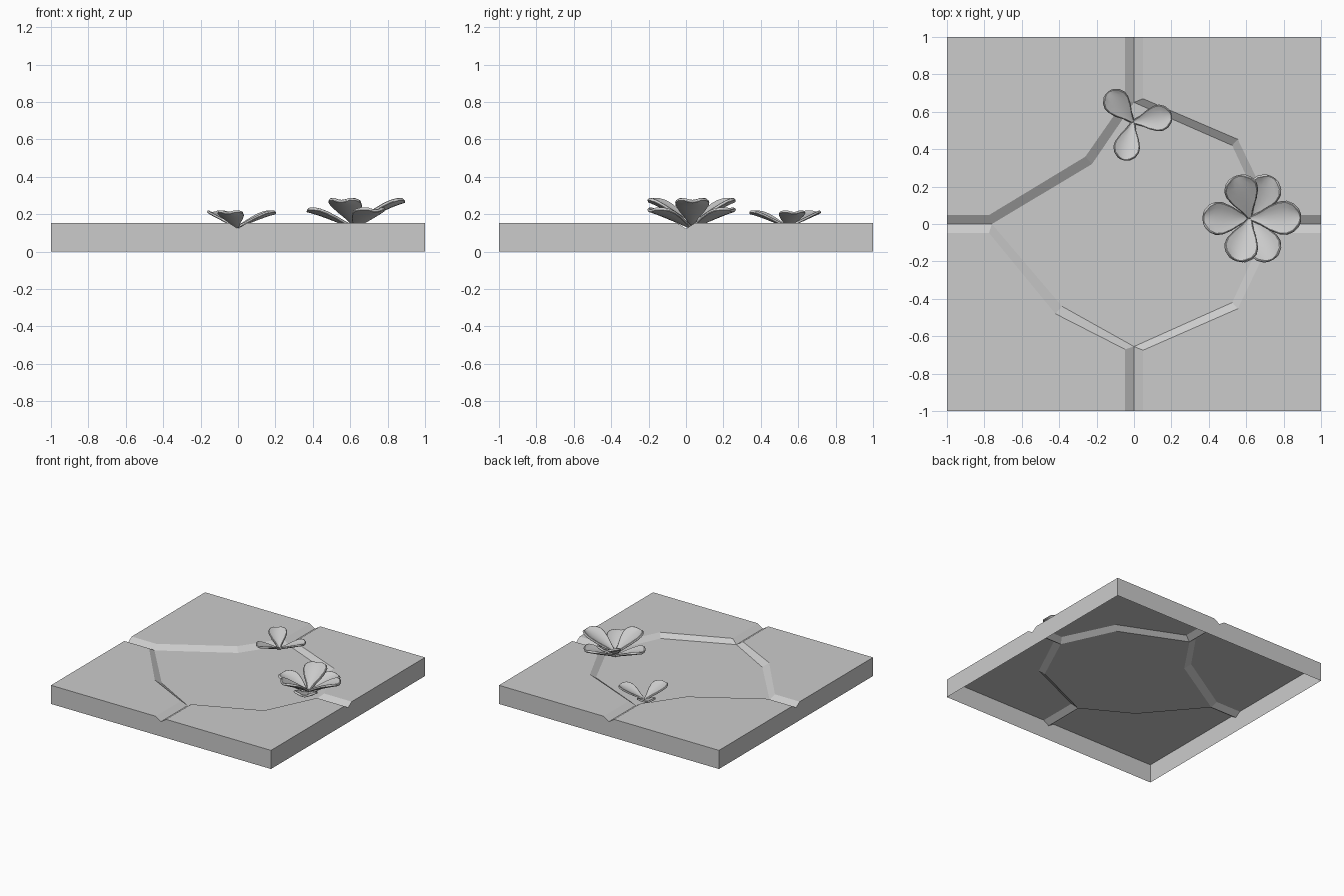
import bpy, bmesh
from math import sin, cos, radians

if "Cube" in bpy.data.objects:
    bpy.data.objects.remove(bpy.data.objects["Cube"])

TOP, LOW, G = 0.153, 0.122, 0.048   # tile top, sunken floor level, groove half width


def finish(name, bm):
    me = bpy.data.meshes.new(name)
    bm.to_mesh(me)
    bm.free()
    ob = bpy.data.objects.new(name, me)
    bpy.context.collection.objects.link(ob)
    return ob


# Hollow tile: four raised corners around a sunken floor, V channels between
bm = bmesh.new()


def face(points):
    bm.faces.new([bm.verts.new(p) for p in points])


def lift(points, z):
    return [(x, y, z) for x, y in points]


# Floor outline: channel ends (E, N, W, S) and one bend per quadrant
ends = [(0.72, 0), (0, 0.65), (-0.76, 0), (0, -0.655)]
bends = [(0.525, 0.42), (-0.225, 0.32), (-0.385, -0.44), (0.525, -0.42)]
outer_bends = [(0.555, 0.453), (-0.26, 0.36), (-0.42, -0.48), (0.555, -0.453)]
outer_ends = [((0.75, G), (G, 0.67)), ((-G, 0.665), (-0.775, G)),
              ((-0.775, -G), (-G, -0.67)), ((G, -0.675), (0.75, -G))]
# order every quadrant counter-clockwise
outer_ends[2] = ((-0.775, -G), (-G, -0.67))
dirs = [(1, 0), (0, 1), (-1, 0), (0, -1)]

floor = [p for i in range(4) for p in (ends[i], bends[i])]
face(lift(floor, LOW))
for i in range(4):
    j = (i + 1) % 4
    d0, d1 = dirs[i], dirs[j]
    a, b = outer_ends[i]
    m = outer_bends[i]
    rim0 = (d0[0] + d1[0] * G, d0[1] + d1[1] * G)
    rim1 = (d1[0] + d0[0] * G, d1[1] + d0[1] * G)
    corner = (d0[0] + d1[0], d0[1] + d1[1])
    # raised corner plate
    face(lift([rim0, corner, rim1, b, m, a], TOP))
    # sloped banks from plate edge to floor and channel bottoms
    hi = [rim0, a, m, b, rim1]
    lo = [d0, ends[i], bends[i], ends[j], d1]
    for k in range(4):
        face(lift([hi[k], hi[k + 1]], TOP) + lift([lo[k + 1], lo[k]], LOW))
    # outer walls with notched tops, open underneath
    face(lift([d0, corner], 0) + lift([corner, rim0], TOP) + [(*d0, LOW)])
    face(lift([corner, d1], 0) + [(*d1, LOW)] + lift([rim1, corner], TOP))
bmesh.ops.remove_doubles(bm, verts=bm.verts, dist=1e-4)
bmesh.ops.recalc_face_normals(bm, faces=bm.faces)
bm.faces.ensure_lookup_table()
if bm.faces[0].normal.z < 0:
    bmesh.ops.reverse_faces(bm, faces=bm.faces)
finish("pond_tile", bm)

# Petal plan: (fraction of length, fraction of half width)
PLAN = [(0, .10), (.2, .36), (.4, .72), (.6, .97), (.75, 1), (.89, .82), (1, .42)]


def petal(name, x, y, angle, length, half, z0, rise):
    bm = bmesh.new()
    ca, sa = cos(radians(angle)), sin(radians(angle))
    rows = []
    for u, w in PLAN:
        row = []
        for k in range(7):
            v = k / 3 - 1
            r = length * (u - .05 * u * v * v)
            s = half * w * v
            z = z0 + rise * (1.12 * u - .12 * u ** 4) + .022 * half / .083 * w * v * v
            row.append(bm.verts.new((x + r * ca - s * sa, y + r * sa + s * ca, z)))
        rows.append(row)
    for p, q in zip(rows, rows[1:]):
        for k in range(6):
            bm.faces.new((p[k], q[k], q[k + 1], p[k + 1]))
    ob = finish(name, bm)
    sol = ob.modifiers.new("thickness", 'SOLIDIFY')
    sol.thickness = .2 * half
    sol.offset = -1
    bev = ob.modifiers.new("rim", 'BEVEL')
    bev.width = .035 * half
    bev.segments = 1
    bev.limit_method = 'ANGLE'
    bev.angle_limit = radians(50)
    bpy.ops.object.select_all(action='DESELECT')
    ob.select_set(True)
    bpy.context.view_layer.objects.active = ob
    bpy.ops.object.modifier_apply(modifier="thickness")
    bpy.ops.object.modifier_apply(modifier="rim")
    bpy.ops.object.shade_smooth_by_angle(angle=radians(35))


# Large blossom: lower and upper rings of three petals
for a in (62, 180, 298):
    petal("large_flower_lower_petal", .62, .03, a, .25, .083, .137, .09)
for a, l in ((1, .27), (107, .235), (253, .235)):
    petal("large_flower_upper_petal", .62, .03, a, l, .085, .158, .12)

# Small blossom: one ring of three petals
for a in (9, 130, 256):
    petal("small_flower_petal", -.005, .545, a, .208, .066, .138, .075)
